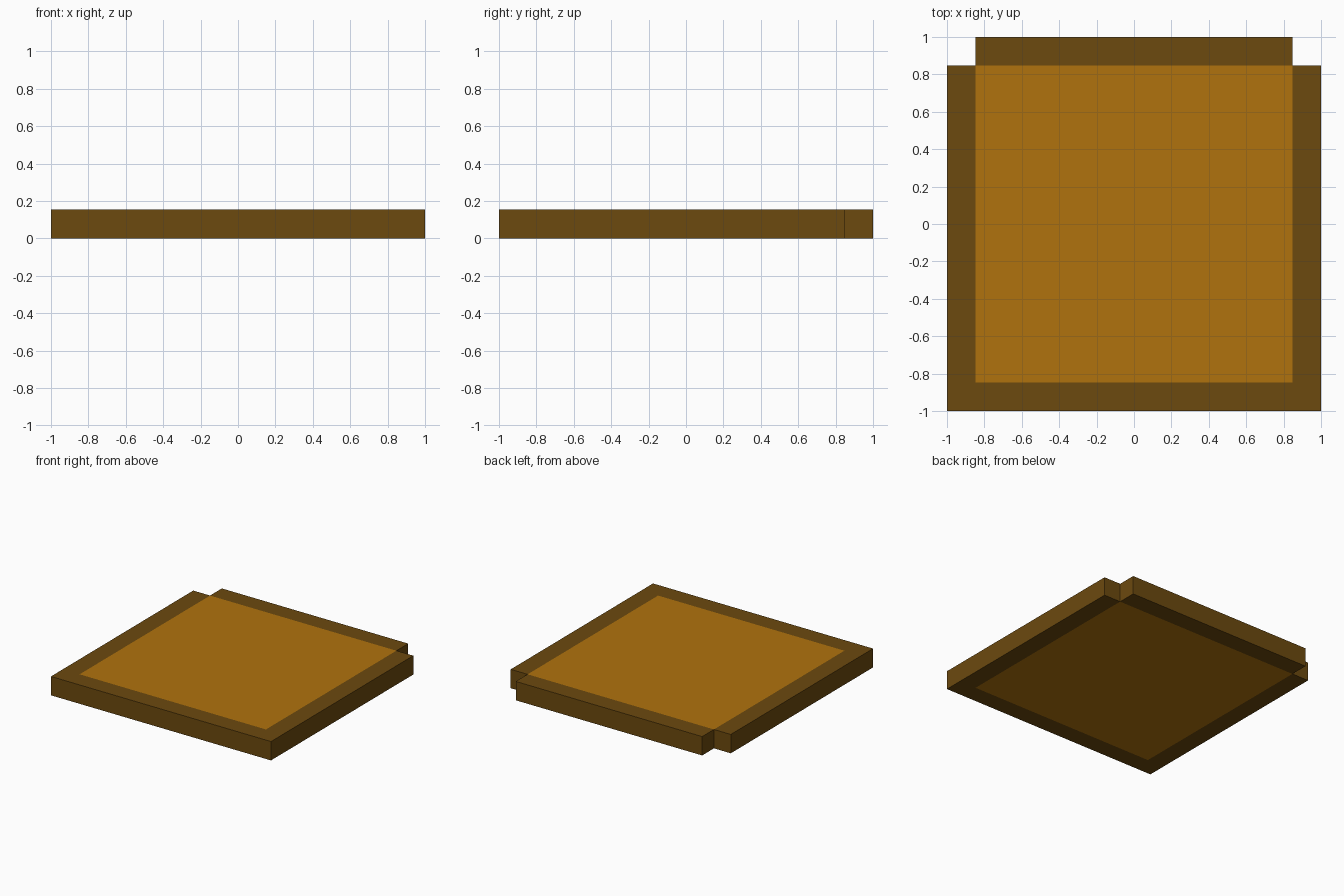
import bpy, bmesh

if "Cube" in bpy.data.objects:
    bpy.data.objects.remove(bpy.data.objects["Cube"])

H, OUT, INN = 0.155, 1.0, 0.847   # thickness, outer half-size, panel half-size


def material(name, rgb):
    m = bpy.data.materials.new(name)
    m.diffuse_color = (*rgb, 1)
    m.use_nodes = True
    m.node_tree.nodes["Principled BSDF"].inputs["Base Color"].default_value = m.diffuse_color
    return m


# Floor tile: a 3x3 grid of cells without the two back corners, extruded up
lines = (-OUT, -INN, INN, OUT)
bm = bmesh.new()
verts = [[bm.verts.new((x, y, 0)) for x in lines] for y in lines]
for j in range(3):
    for i in range(3):
        if j == 2 and i != 1:
            continue  # notched back corners
        bm.faces.new((verts[j][i], verts[j][i + 1], verts[j + 1][i + 1], verts[j + 1][i]))
bmesh.ops.delete(bm, geom=[v for v in bm.verts if not v.link_faces], context='VERTS')

base = bm.faces[:]
ext = bmesh.ops.extrude_face_region(bm, geom=base, use_keep_orig=True)
top = [g for g in ext["geom"] if isinstance(g, bmesh.types.BMVert)]
bmesh.ops.translate(bm, verts=top, vec=(0, 0, H))
bmesh.ops.recalc_face_normals(bm, faces=bm.faces[:])

# Light centre panel above and below, dark border elsewhere
for f in bm.faces:
    c = f.calc_center_median()
    f.material_index = int(abs(f.normal.z) > 0.5 and abs(c.x) < 0.1 and abs(c.y) < 0.1)

me = bpy.data.meshes.new("floor_tile")
bm.to_mesh(me)
bm.free()
me.materials.append(material("dark brown border", (0.150, 0.067, 0.0045)))
me.materials.append(material("amber panel", (0.434, 0.168, 0.004)))
tile = bpy.data.objects.new("floor_tile", me)
bpy.context.collection.objects.link(tile)
